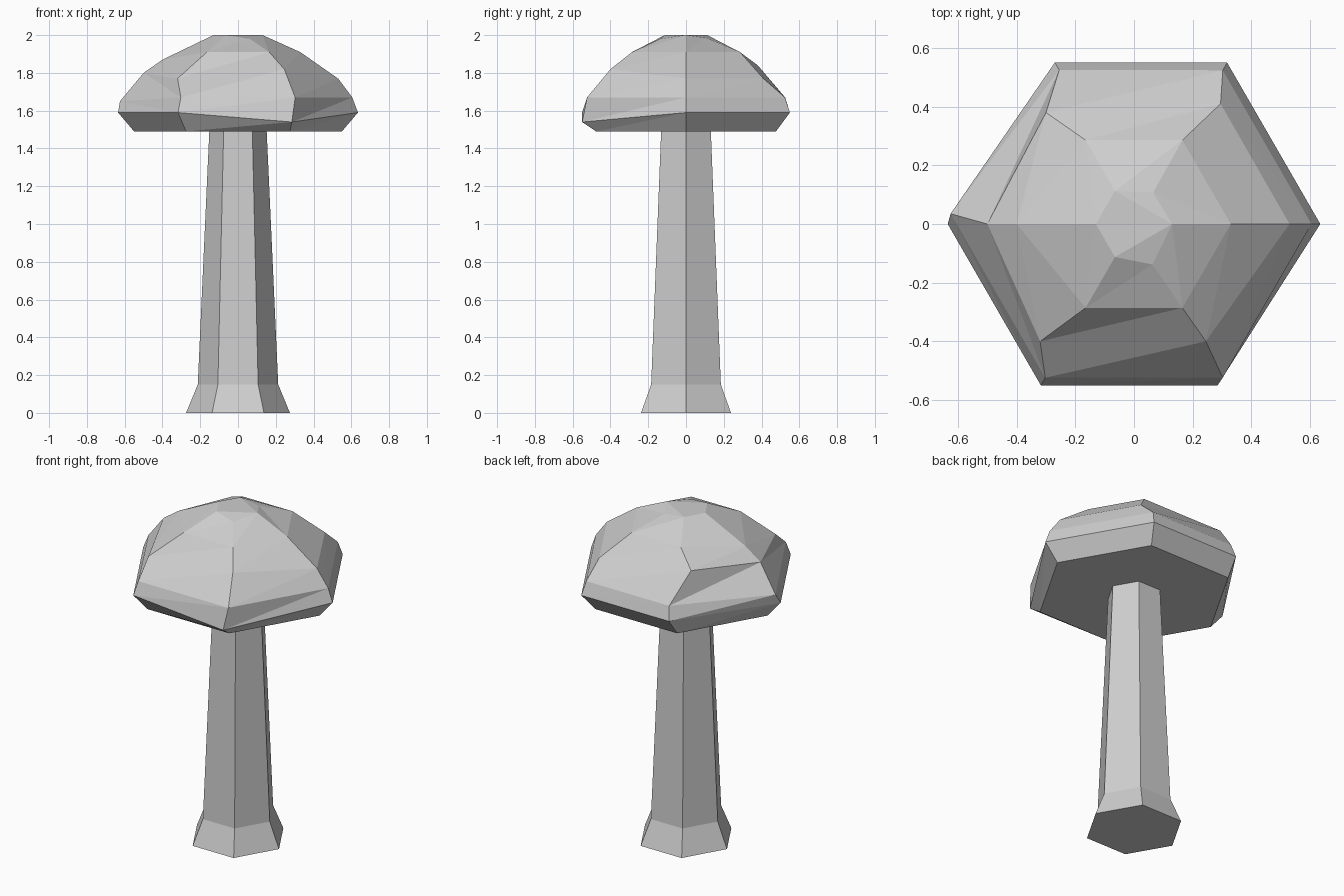
import bpy
import bmesh
from math import cos, sin, radians
from mathutils import Vector

SIDES = 6

default_cube = bpy.data.objects.get("Cube")
if default_cube:
    bpy.data.objects.remove(default_cube, do_unlink=True)


def make_material(name, colour):
    material = bpy.data.materials.new(name)
    material.use_nodes = True
    material.diffuse_color = colour
    material.node_tree.nodes["Principled BSDF"].inputs["Base Color"].default_value = colour
    return material


def make_rings(profile):
    """Six-sided rings of points from (radius, height) pairs, lowest first."""
    corners = [radians(360 / SIDES * side) for side in range(SIDES)]
    return [[Vector((radius * cos(angle), radius * sin(angle), height))
             for angle in corners] for radius, height in profile]


def add_object(name, bm, material):
    bmesh.ops.recalc_face_normals(bm, faces=bm.faces)
    mesh = bpy.data.meshes.new(name)
    bm.to_mesh(mesh)
    bm.free()
    mesh.materials.append(material)
    bpy.context.collection.objects.link(bpy.data.objects.new(name, mesh))


def skin_rings(rings, triangles=False, flipped_sides=()):
    """Join the rings with quads or triangles and close the bottom."""
    bm = bmesh.new()
    verts = [[bm.verts.new(point) for point in ring] for ring in rings]
    for lower, upper in zip(verts, verts[1:]):
        for side in range(SIDES):
            following = (side + 1) % SIDES
            a, b = lower[side], lower[following]
            c, d = upper[following], upper[side]
            if not triangles:
                bm.faces.new((a, b, c, d))
            elif side in flipped_sides:
                bm.faces.new((a, b, d))
                bm.faces.new((b, c, d))
            else:
                bm.faces.new((a, b, c))
                bm.faces.new((a, c, d))
    bm.faces.new(reversed(verts[0]))
    return bm, verts[-1]


grey = make_material("plain grey", (0.62, 0.62, 0.62, 1))

# Stem: tapered hexagonal column with a flared foot
stem, stem_top = skin_rings(make_rings([(0.275, 0), (0.213, 0.15), (0.152, 1.49)]))
stem.faces.new(stem_top)
add_object("stem", stem, grey)

# Cap: faceted dome with a few corners pushed out of line
rim, brow, shoulder, slope, crown = range(1, 6)
cap_rings = make_rings([(0.55, 1.49), (0.635, 1.59), (0.605, 1.67),
                        (0.53, 1.77), (0.33, 1.91), (0.13, 2)])
uneven_corners = {
    (rim, 2): (-0.27, 0.55, 1.59),
    (rim, 5): (0.285, -0.55, 1.54),
    (brow, 2): (-0.255, 0.525, 1.67),
    (brow, 3): (-0.625, 0.035, 1.65),
    (shoulder, 1): (0.295, 0.41, 1.77),
    (shoulder, 2): (-0.3, 0.38, 1.84),
    (shoulder, 3): (-0.5, 0, 1.8),
    (shoulder, 4): (-0.32, -0.4, 1.77),
    (shoulder, 5): (0.245, -0.4, 1.82),
    (slope, 3): (-0.4, 0, 1.87),
    (crown, 1): (0.065, 0.107, 1.985),
    (crown, 5): (0.063, -0.138, 1.98),
}
for (ring, corner), place in uneven_corners.items():
    cap_rings[ring][corner] = Vector(place)

cap, top = skin_rings(cap_rings, triangles=True, flipped_sides=(3,))
# Flat top with two sloping chips
for corners in ((0, 2, 3, 4), (0, 1, 2), (4, 5, 0)):
    cap.faces.new([top[corner] for corner in corners])
add_object("cap", cap, grey)
